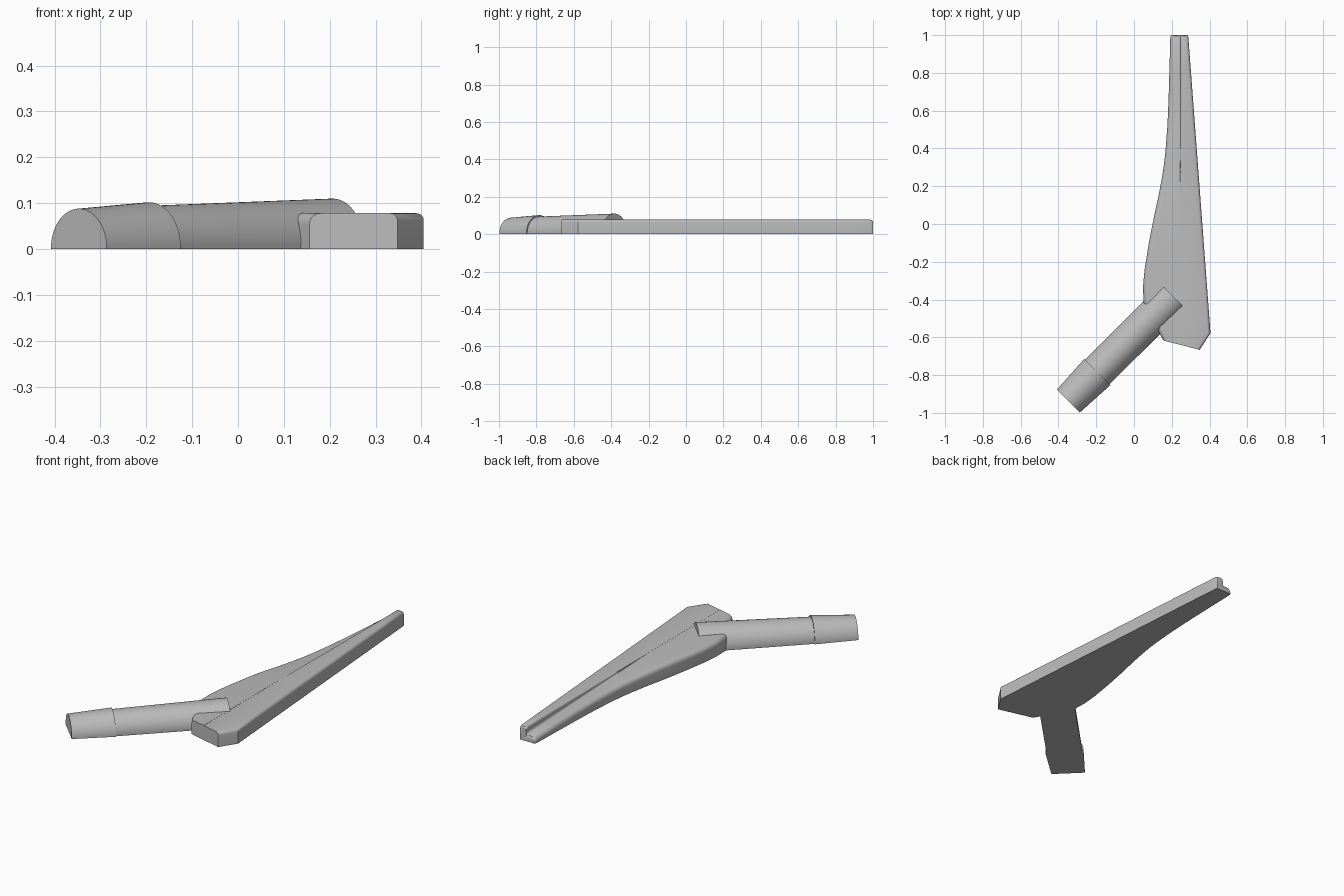
import bpy, bmesh, math
from mathutils import Vector

if "Cube" in bpy.data.objects:
    bpy.data.objects.remove(bpy.data.objects["Cube"])

grey = bpy.data.materials.new("plain grey")
grey.diffuse_color = (0.5, 0.5, 0.5, 1)
grey.use_nodes = True
grey.node_tree.nodes["Principled BSDF"].inputs["Base Color"].default_value = grey.diffuse_color


def loft(name, rows):
    """Skin equal-length cross-sections, closing both ends."""
    bm = bmesh.new()
    rings = [[bm.verts.new(p) for p in row] for row in rows]
    n = len(rings[0])
    for a, b in zip(rings, rings[1:]):
        for i in range(n):
            j = (i + 1) % n
            bm.faces.new((a[i], a[j], b[j], b[i]))
    bm.faces.new(rings[0])
    bm.faces.new(rings[-1])
    bmesh.ops.recalc_face_normals(bm, faces=bm.faces)
    mesh = bpy.data.meshes.new(name)
    bm.to_mesh(mesh)
    bm.free()
    ob = bpy.data.objects.new(name, mesh)
    bpy.context.collection.objects.link(ob)
    mesh.materials.append(grey)
    bpy.ops.object.select_all(action='DESELECT')
    ob.select_set(True)
    bpy.context.view_layer.objects.active = ob
    bpy.ops.object.shade_smooth_by_angle(angle=math.radians(32))
    return ob


def corner(cx, cz, r, a0, a1, steps=5):
    """Quarter-round points of a fillet in the cross-section."""
    return [(cx + r * math.cos(math.radians(a0 + (a1 - a0) * i / steps)),
             cz + r * math.sin(math.radians(a0 + (a1 - a0) * i / steps)))
            for i in range(steps + 1)]


def blade_row(xl, yl, xr, yr, drop=0.0):
    """Section with a rounded left edge, a low ledge and a tall right ridge."""
    top = 0.078 - drop
    fade = min(max(yl, 0.0), 1.0)
    low = top - 0.042 * fade
    step = 0.246
    f = max(0.0005, 0.45 * (top - low) * 0.8)      # fillet of the ledge step
    pts = [(xl, 0)]
    pts += corner(xl + 0.024, low - 0.024, 0.024, 180, 90)
    pts += corner(step - f, low + f, f, 270, 360, 4)
    g = min(f, 0.012)
    pts += corner(step + g, top - g, g, 180, 90, 4)
    pts += corner(xr - 0.016, top - 0.016, 0.016, 90, 0)
    pts += [(xr, 0)]
    return [(x, yl + (yr - yl) * (x - xl) / (xr - xl), z) for x, z in pts]


def right_edge(y):
    return 0.405 - 0.118 * (y + 0.578) / 1.578


# Blade: left contour (x, y) from the heel to the tip
left = [(0.05, -0.415), (0.048, -0.33), (0.056, -0.24), (0.077, -0.11),
        (0.092, -0.03), (0.108, 0.05), (0.129, 0.145), (0.146, 0.235),
        (0.158, 0.31), (0.167, 0.39), (0.177, 0.52), (0.183, 0.66),
        (0.188, 0.83), (0.192, 0.985)]
rows = [blade_row(0.156, -0.617, 0.348, -0.666),
        blade_row(0.13, -0.57, 0.405, -0.578)]
rows += [blade_row(x, y, right_edge(y), y) for x, y in left]
rows += [blade_row(0.194, 0.995, 0.286, 0.995, 0.004),
         blade_row(0.196, 1.0, 0.284, 1.0, 0.012)]
loft("blade", rows)


# Handle: flat-bottomed round bars running diagonally into the blade
along = Vector((1, 1, 0)).normalized()
side = Vector((-1, 1, 0)).normalized()


def bar_row(t, r, zc, n=32):
    """Circle of radius r centred at height zc, cut flat at z = 0."""
    a0 = -math.asin(zc / r)
    base = along * t + side * -0.417
    return [base + side * (r * math.cos(a)) + Vector((0, 0, max(0, zc + r * math.sin(a))))
            for a in (a0 + (math.pi - 2 * a0) * i / n for i in range(n + 1))]


loft("handle", [bar_row(-0.70, 0.092, 0.002), bar_row(-0.125, 0.093, 0.017)])
loft("handle_end_cap", [bar_row(-0.908, 0.086, 0.002), bar_row(-0.692, 0.098, 0.004)])
